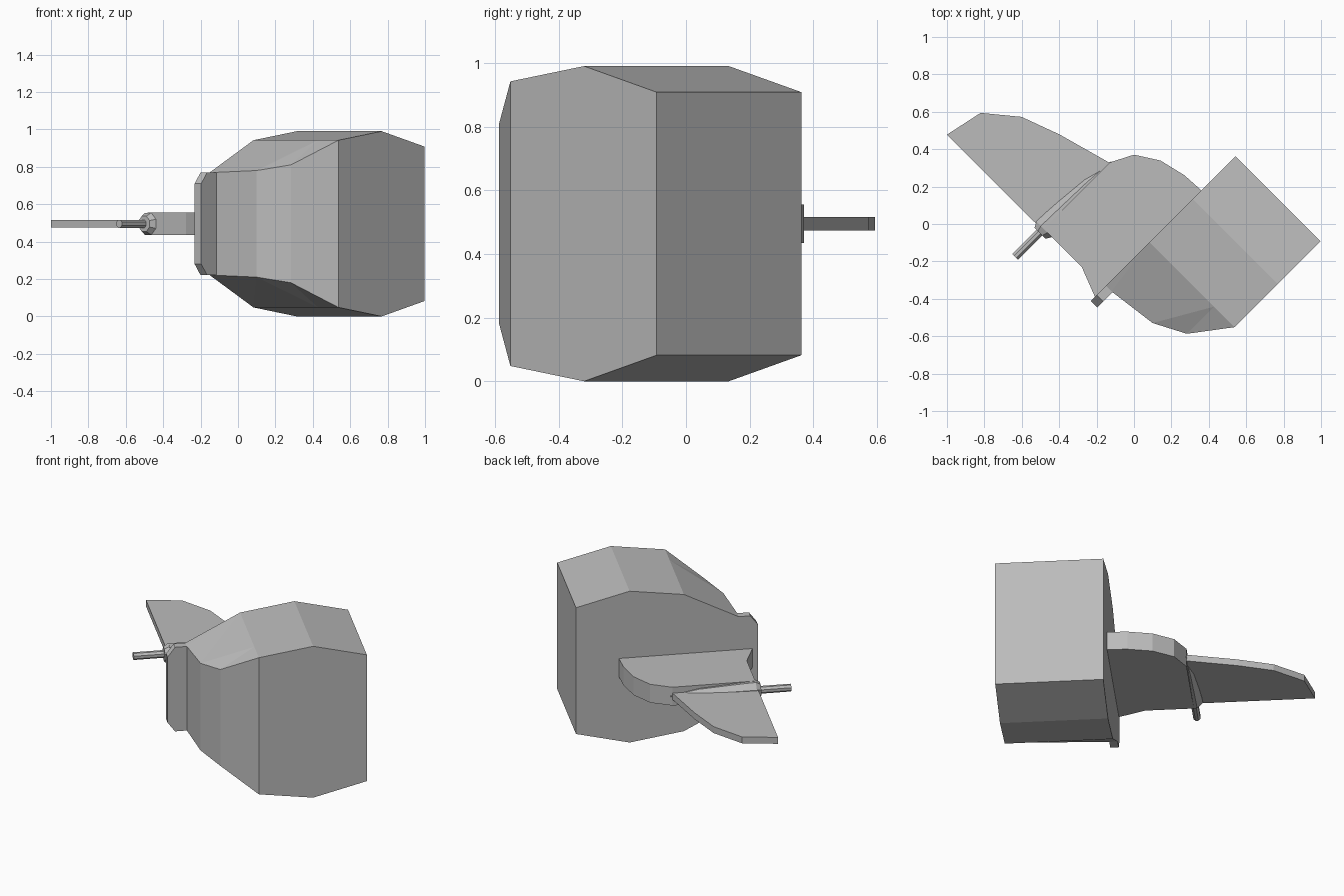
import bpy, bmesh, math
from mathutils import Matrix

if "Cube" in bpy.data.objects:
    bpy.data.objects.remove(bpy.data.objects["Cube"], do_unlink=True)

MID_Z = 0.495
grey = bpy.data.materials.new("plain_grey")
grey.use_nodes = True
grey.diffuse_color = (0.5, 0.5, 0.5, 1)
grey.node_tree.nodes["Principled BSDF"].inputs["Base Color"].default_value = (0.5, 0.5, 0.5, 1)


def finish(name, bm):
    """Turn a bmesh into a flat-shaded part, laid diagonally at mid height."""
    bmesh.ops.recalc_face_normals(bm, faces=bm.faces)
    mesh = bpy.data.meshes.new(name)
    bm.to_mesh(mesh)
    bm.free()
    mesh.materials.append(grey)
    obj = bpy.data.objects.new(name, mesh)
    obj.location.z = MID_Z
    obj.rotation_euler.z = -math.pi / 4
    bpy.context.collection.objects.link(obj)
    return obj


def mirrored_shell(name, points, top_faces, rim):
    """Top skin mirrored to the bottom, joined by walls around the rim."""
    bm = bmesh.new()
    top = [bm.verts.new((x, y, h)) for x, y, h in points]
    low = [bm.verts.new((x, y, -h)) for x, y, h in points]
    for face in top_faces:
        bm.faces.new([top[i] for i in face])
        bm.faces.new([low[i] for i in reversed(face)])
    for i in range(rim):
        j = (i + 1) % rim
        bm.faces.new((top[i], top[j], low[j], low[i]))
    return finish(name, bm)


def slab(name, outline, half):
    points = [(x, y, half) for x, y in outline]
    return mirrored_shell(name, points, [range(len(outline))], len(outline))


def lathe(name, profile, x, sides):
    """Faceted solid turned about the lengthwise axis; profile is (y, radius)."""
    bm = bmesh.new()
    rings = []
    for y, r in profile:
        angles = [2 * math.pi * (k + 0.5) / sides for k in range(sides)]
        rings.append([bm.verts.new((x + r * math.cos(a), y, r * math.sin(a))) for a in angles])
    for a, b in zip(rings, rings[1:]):
        for k in range(sides):
            n = (k + 1) % sides
            bm.faces.new((a[k], a[n], b[n], b[k]))
    bm.faces.new(rings[0])
    bm.faces.new(rings[-1])
    return finish(name, bm)


# Motor cowl: boxy ridge section with a tapering nose
cowl = [(0.127, 0.64, 0.413), (0.77, 0.64, 0.413), (0.77, 0.317, 0.495),
        (0.77, -0.01, 0.447), (0.615, -0.215, 0.315), (0.445, -0.304, 0.285),
        (0.17, -0.34, 0.275), (0.127, -0.34, 0.275), (0.127, -0.01, 0.447),
        (0.127, 0.317, 0.495), (0.615, -0.01, 0.447)]
mirrored_shell("motor_cowl", cowl,
               [(0, 1, 2, 9), (9, 2, 3, 10, 8), (10, 3, 4), (10, 4, 5),
                (8, 10, 5), (8, 5, 6), (8, 6, 7)], 10)

# Mounting plate at the nose, with clipped corners
bracket = [(x, y, h) for x in (0.127, 0.177)
           for y, h in ((-0.33, 0.275), (-0.41, 0.275), (-0.455, 0.215))]
mirrored_shell("mount_plate", [bracket[i] for i in (0, 1, 2, 5, 4, 3)],
               [(0, 1, 4, 5), (1, 2, 3, 4)], 6)

# Leg between the cowl and the gear case
slab("leg", [(0.13, -0.424), (-0.035, -0.36), (-0.325, -0.36), (-0.325, 0.14),
             (-0.262, 0.262), (-0.14, 0.34), (0.007, 0.375), (0.13, 0.382)], 0.06)

# Thin lower fin
slab("lower_fin", [(-0.32, -0.36), (-0.4, -0.37), (-1.045, -0.37), (-1.0, -0.16),
                   (-0.83, -0.02), (-0.62, 0.057), (-0.32, 0.14)], 0.021)

# Tapered gear case and propeller shaft
lathe("gear_case", [(-0.39, 0.045), (-0.36, 0.064), (-0.3, 0.062), (-0.02, 0.042),
                    (0.085, 0.02), (0.15, 0.004)], -0.32, 8)
lathe("propeller_shaft", [(-0.574, 0.023), (-0.37, 0.023)], -0.325, 8)
